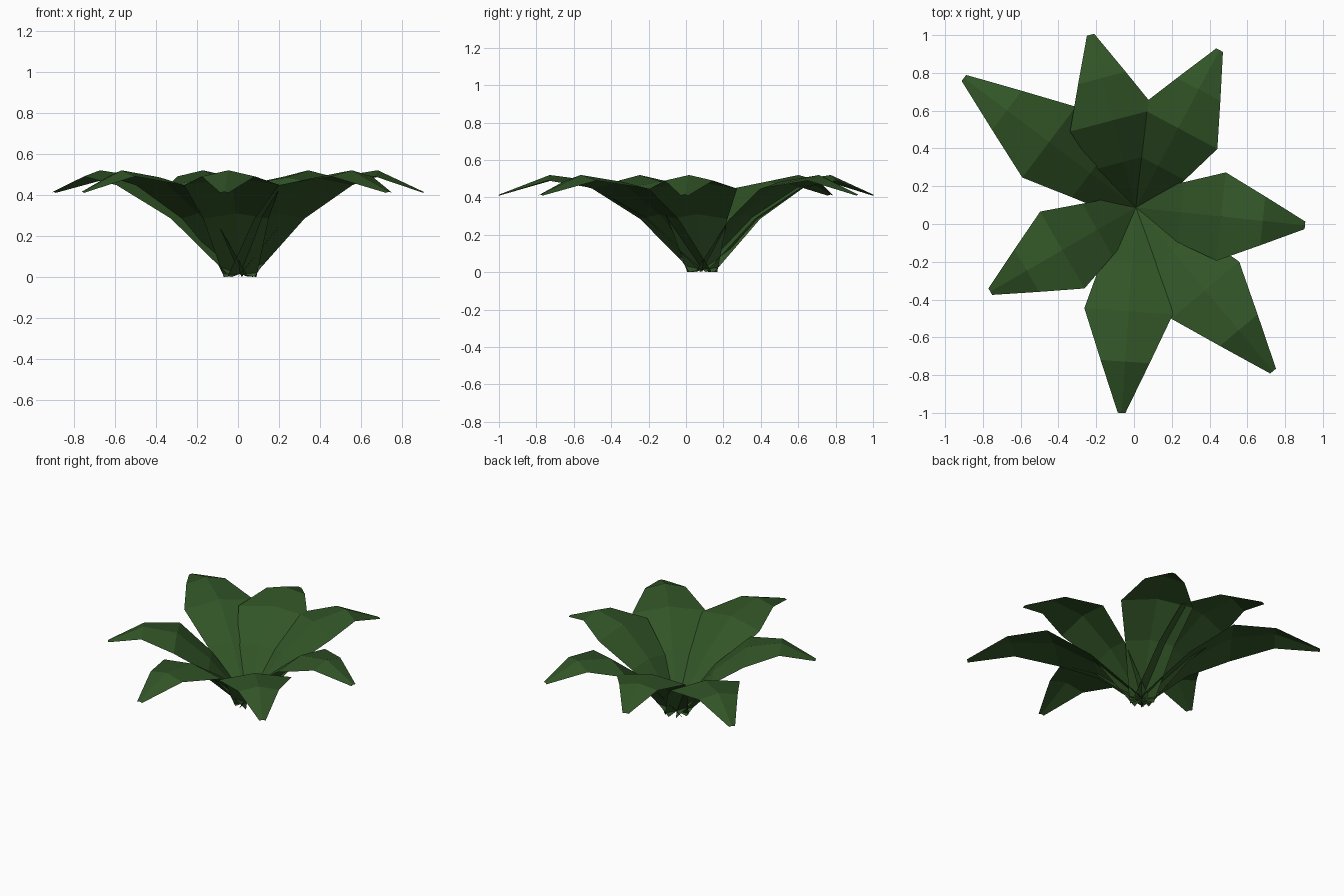
import bpy
import bmesh
from math import radians, sin, cos

old = bpy.data.objects.get("Cube")
if old:
    bpy.data.objects.remove(old, do_unlink=True)

green = bpy.data.materials.new("leaf_green")
green.use_nodes = True
colour = (0.031, 0.09, 0.02, 1)
green.diffuse_color = colour
shader = green.node_tree.nodes["Principled BSDF"]
shader.inputs["Base Color"].default_value = colour
shader.inputs["Roughness"].default_value = 0.9

CENTRE = (0.01, 0.087)

# Leaf cross-sections: fraction of length, half width, rib height, edge height
SECTIONS = [
    (0.0, 0.08, 0.015, 0.0),
    (0.265, 0.16, 0.31, 0.285),
    (0.505, 0.235, 0.485, 0.447),
    (0.75, 0.13, 0.52, 0.49),
    (1.0, 0.02, 0.415, 0.41),
]

# Direction in degrees and horizontal reach of each leaf
LEAVES = [(-6, 0.9), (-50, 1.13), (-94, 1.09), (210, 0.89),
          (143, 1.14), (104.7, 0.946), (62, 0.944)]


def make_leaf(name, angle, reach):
    """Arched leaf with a raised midrib, bent outward and drooping at the tip."""
    c, s = cos(radians(angle)), sin(radians(angle))
    bm = bmesh.new()
    rows = []
    for frac, half, rib, edge in SECTIONS:
        r = frac * reach
        rows.append([bm.verts.new((CENTRE[0] + r * c - v * s,
                                   CENTRE[1] + r * s + v * c, z))
                     for v, z in ((-half, edge), (0, rib), (half, edge))])
    for a, b in zip(rows, rows[1:]):
        for i in range(2):
            bm.faces.new((a[i], b[i], b[i + 1], a[i + 1]))
    mesh = bpy.data.meshes.new(name)
    bm.to_mesh(mesh)
    bm.free()
    mesh.materials.append(green)
    obj = bpy.data.objects.new(name, mesh)
    bpy.context.collection.objects.link(obj)


for n, (angle, reach) in enumerate(LEAVES, 1):
    make_leaf(f"leaf_{n}", angle, reach)
